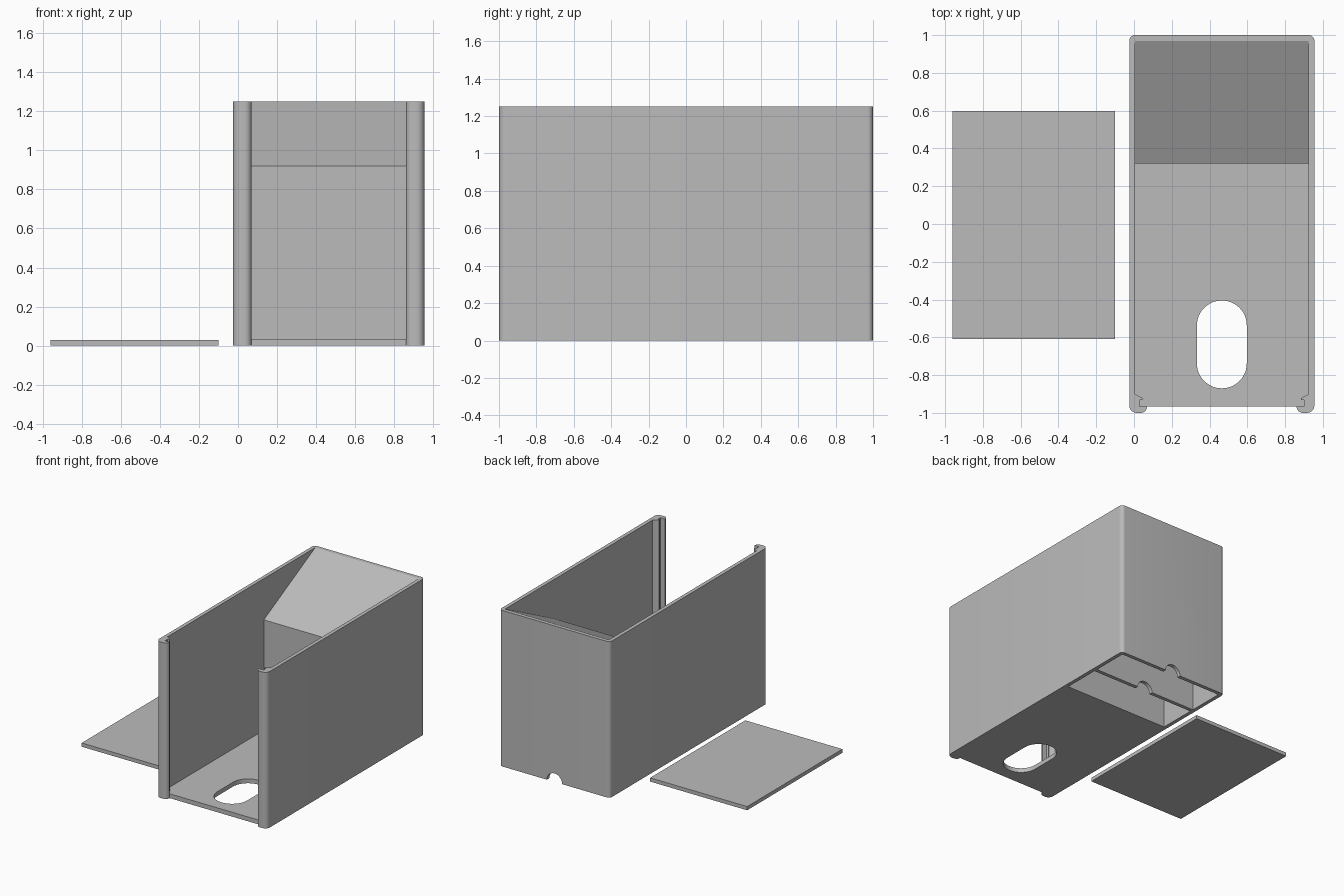
import bpy, bmesh, math
from mathutils import Vector

if "Cube" in bpy.data.objects:
    bpy.data.objects.remove(bpy.data.objects["Cube"])

grey = bpy.data.materials.new("plain grey")
grey.diffuse_color = (0.5, 0.5, 0.5, 1)
grey.use_nodes = True
grey.node_tree.nodes["Principled BSDF"].inputs["Base Color"].default_value = grey.diffuse_color

CX = 0.465                 # centre line of the box
XO, XI = 0.49, 0.46        # outer and inner half width
H, T = 1.25, 0.035         # box height, floor thickness


def extrude(name, points, vector):
    """Solid made by sweeping a flat outline along a vector."""
    bm = bmesh.new()
    face = bm.faces.new([bm.verts.new(p) for p in points])
    new = bmesh.ops.extrude_face_region(bm, geom=[face])["geom"]
    bmesh.ops.translate(bm, vec=Vector(vector),
                        verts=[v for v in new if isinstance(v, bmesh.types.BMVert)])
    bmesh.ops.recalc_face_normals(bm, faces=bm.faces)
    mesh = bpy.data.meshes.new(name)
    bm.to_mesh(mesh)
    bm.free()
    mesh.materials.append(grey)
    ob = bpy.data.objects.new(name, mesh)
    bpy.context.collection.objects.link(ob)
    return ob


def arc(cx, cy, r, a0, a1, n):
    angles = [math.radians(a0 + (a1 - a0) * i / n) for i in range(n + 1)]
    return [(cx + r * math.cos(a), cy + r * math.sin(a)) for a in angles]


def box(name, x0, x1, y0, y1, z0, z1):
    return extrude(name, [(x0, y0, z0), (x1, y0, z0), (x1, y1, z0), (x0, y1, z0)],
                   (0, 0, z1 - z0))


def cut(ob, cutter):
    mod = ob.modifiers.new("cut", 'BOOLEAN')
    mod.operation, mod.solver, mod.object = 'DIFFERENCE', 'EXACT', cutter
    bpy.context.view_layer.objects.active = ob
    bpy.ops.object.modifier_apply(modifier=mod.name)


def smooth(ob):
    bpy.ops.object.select_all(action='DESELECT')
    ob.select_set(True)
    bpy.context.view_layer.objects.active = ob
    bpy.ops.object.shade_smooth_by_angle(angle=math.radians(30))


# Walls: half outline from the inner back to the outer back, with the slotted front post
half = [(0, 0.97), (XI, 0.97), (XI, -0.90), (0.42, -0.922), (0.42, -0.932),
        (0.436, -0.932), (0.436, -0.965), (0.395, -0.965)]
half += arc(0.43, -0.965, 0.035, 180, 270, 8)[1:]
half += arc(0.45, -0.96, 0.04, 270, 360, 8)
half += arc(0.46, 0.97, 0.03, 0, 90, 8)
half += [(0, 1.0)]
outline = half + [(-x, y) for x, y in reversed(half[1:-1])]
walls = extrude("walls", [(CX + x, y, 0) for x, y in outline], (0, 0, H))

# Floor with a rounded slot hole
floor = box("floor", CX - XI, CX + XI, -0.965, 0.32, 0, T)
R = 0.132
hole = arc(CX, -0.405 - R, R, 0, 180, 24) + arc(CX, -0.87 + R, R, 180, 360, 24)
hole_cutter = extrude("hole_cutter", [(x, y, -0.1) for x, y in hole], (0, 0, 0.3))
cut(floor, hole_cutter)

# Inner upright panel and sloping roof of the rear compartment
ramp = [(0.32, 0), (0.32, 0.92), (0.97, H), (0.97, 1.215), (0.35, 0.90), (0.35, 0)]
extrude("ramp", [(CX - XI, y, z) for y, z in ramp], (2 * XI, 0, 0))

# Divider under the ramp
top = [(0.65, 0), (0.65, 1.06), (0.68, 1.075), (0.68, 0)]
divider = extrude("divider", [(CX - XI, y, z) for y, z in top], (2 * XI, 0, 0))

# Cable notches through the divider and the back wall
notch = arc(CX, 0, 0.068, 0, 360, 32)[:-1]
notch_cutter = extrude("notch_cutter", [(x, 0.5, z) for x, z in notch], (0, 0.7, 0))
cut(walls, notch_cutter)
cut(divider, notch_cutter)
for helper in (hole_cutter, notch_cutter):
    bpy.data.objects.remove(helper)

for ob in (walls, floor, divider):
    smooth(ob)

# Loose sliding door lying beside the box
box("sliding_door", -0.96, -0.10, -0.608, 0.597, 0, 0.03)
